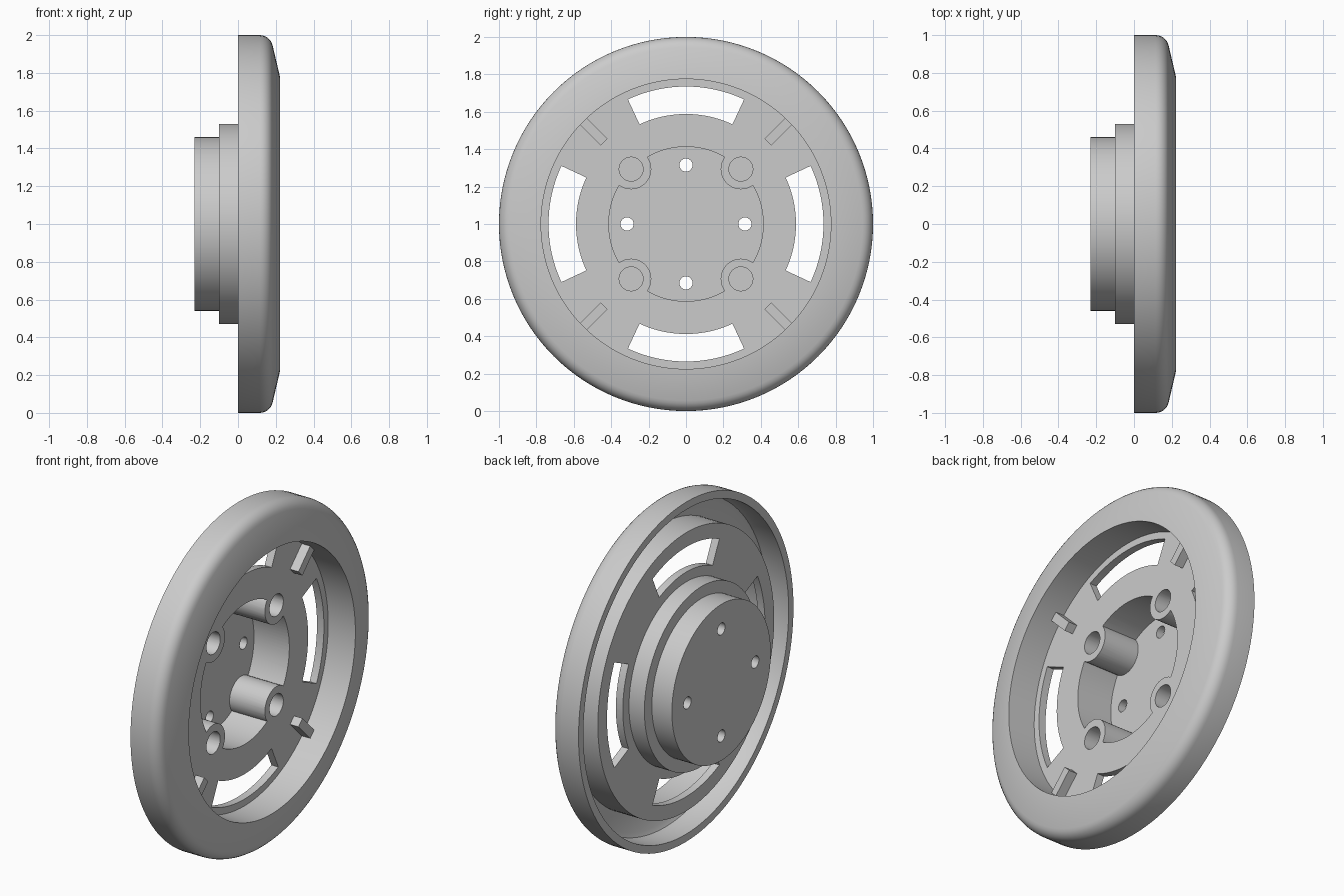
import bpy, bmesh, math
from mathutils import Matrix, Vector

if "Cube" in bpy.data.objects:
    bpy.data.objects.remove(bpy.data.objects["Cube"])

grey = bpy.data.materials.new("light grey")
grey.use_nodes = True
COLOUR = (0.6, 0.6, 0.6, 1)
grey.diffuse_color = COLOUR
grey.node_tree.nodes["Principled BSDF"].inputs["Base Color"].default_value = COLOUR

CENTRE = Vector((0, 0, 1))
PLATE = 0.045      # front of the web plate
FLOOR = -0.185     # bottom of the hub cavity
LUG_R = 0.415      # distance of the lugs from the axle


def finish(name, bm):
    bmesh.ops.recalc_face_normals(bm, faces=bm.faces)
    mesh = bpy.data.meshes.new(name)
    bm.to_mesh(mesh)
    bm.free()
    mesh.materials.append(grey)
    ob = bpy.data.objects.new(name, mesh)
    bpy.context.collection.objects.link(ob)
    return ob


def revolve(name, profile, steps=128):
    """Turn an (x, radius) profile about the axle."""
    bm = bmesh.new()
    verts = [bm.verts.new((x, 0, 1 + r)) for x, r in profile]
    edges = [bm.edges.new(p) for p in zip(verts, verts[1:])]
    bmesh.ops.spin(bm, geom=verts + edges, cent=CENTRE, axis=(1, 0, 0),
                   angle=math.tau, steps=steps, use_merge=True)
    bmesh.ops.remove_doubles(bm, verts=bm.verts, dist=1e-5)
    return finish(name, bm)


def prism(name, outline, x0, x1):
    """Extrude a (y, z) outline along the axle."""
    bm = bmesh.new()
    face = bm.faces.new([bm.verts.new((x0, y, 1 + z)) for y, z in outline])
    out = bmesh.ops.extrude_face_region(bm, geom=[face])
    moved = [v for v in out["geom"] if isinstance(v, bmesh.types.BMVert)]
    bmesh.ops.translate(bm, verts=moved, vec=(x1 - x0, 0, 0))
    return finish(name, bm)


def polar(r, a):
    return r * math.cos(a), r * math.sin(a)


def cylinder(name, r, x0, x1, centre=(0, 0), n=40):
    ring = [polar(r, math.tau * i / n) for i in range(n)]
    return prism(name, [(centre[0] + y, centre[1] + z) for y, z in ring], x0, x1)


def cut(target, cutter):
    mod = target.modifiers.new(cutter.name, 'BOOLEAN')
    mod.operation, mod.solver, mod.object = 'DIFFERENCE', 'EXACT', cutter
    bpy.context.view_layer.objects.active = target
    bpy.ops.object.modifier_apply(modifier=mod.name)
    bpy.data.objects.remove(cutter)


# Wheel body: stepped hub, web plate and hollow rounded rim in one profile
bend = [(0.115 + 0.07 * math.sin(a), 0.93 + 0.07 * math.cos(a))
        for a in (math.radians(13 * i) for i in range(7))]
body = revolve("wheel_body", [
    (-0.23, 0), (-0.23, 0.46), (-0.1, 0.46), (-0.1, 0.53), (0, 0.53),
    (0, 0.82), (0.17, 0.82), (0.145, 0.92), (0.13, 0.945), (0.1, 0.955),
    (0, 0.955), (0, 1)] + bend + [
    (0.222, 0.78), (0.222, 0.775), (PLATE, 0.775), (PLATE, 0)])

# Hub cavity, leaving the four lugs standing
diagonals = [math.pi / 4 + i * math.pi / 2 for i in range(4)]
cavity = cylinder("cavity_cutter", 0.413, FLOOR, 0.4, n=128)
for a in diagonals:
    cut(cavity, cylinder("lug_cutter", 0.108, -0.5, 0.5, polar(LUG_R, a)))
cut(body, cavity)

# Blind lug bores
for a in diagonals:
    cut(body, cylinder("bore_cutter", 0.064, -0.09, 0.4, polar(LUG_R, a)))

# Floor holes and curved vent slots
for i in range(4):
    a = i * math.pi / 2
    cut(body, cylinder("hole_cutter", 0.035, -0.4, 0.2, polar(0.315, a), n=24))
    sweep = [a + math.radians(-25 + 50 * k / 16) for k in range(17)]
    slot = [polar(0.588, t) for t in sweep] + [polar(0.735, t) for t in reversed(sweep)]
    cut(body, prism("slot_cutter", slot, -0.05, 0.15))

# Diagonal ribs between plate and rim
ribs = []
for i, a in enumerate(diagonals):
    out, side = Vector(polar(1, a)), Vector(polar(0.026, a + math.pi / 2))
    outline = [out * 0.62 - side, out * 0.79 - side, out * 0.79 + side, out * 0.62 + side]
    ribs.append(prism(f"rib_{i + 1}", outline, PLATE - 0.01, 0.1))

# Smooth round walls, crisp edges
bpy.ops.object.select_all(action='DESELECT')
for ob in [body] + ribs:
    ob.select_set(True)
bpy.context.view_layer.objects.active = body
bpy.ops.object.shade_smooth_by_angle(angle=math.radians(25))
